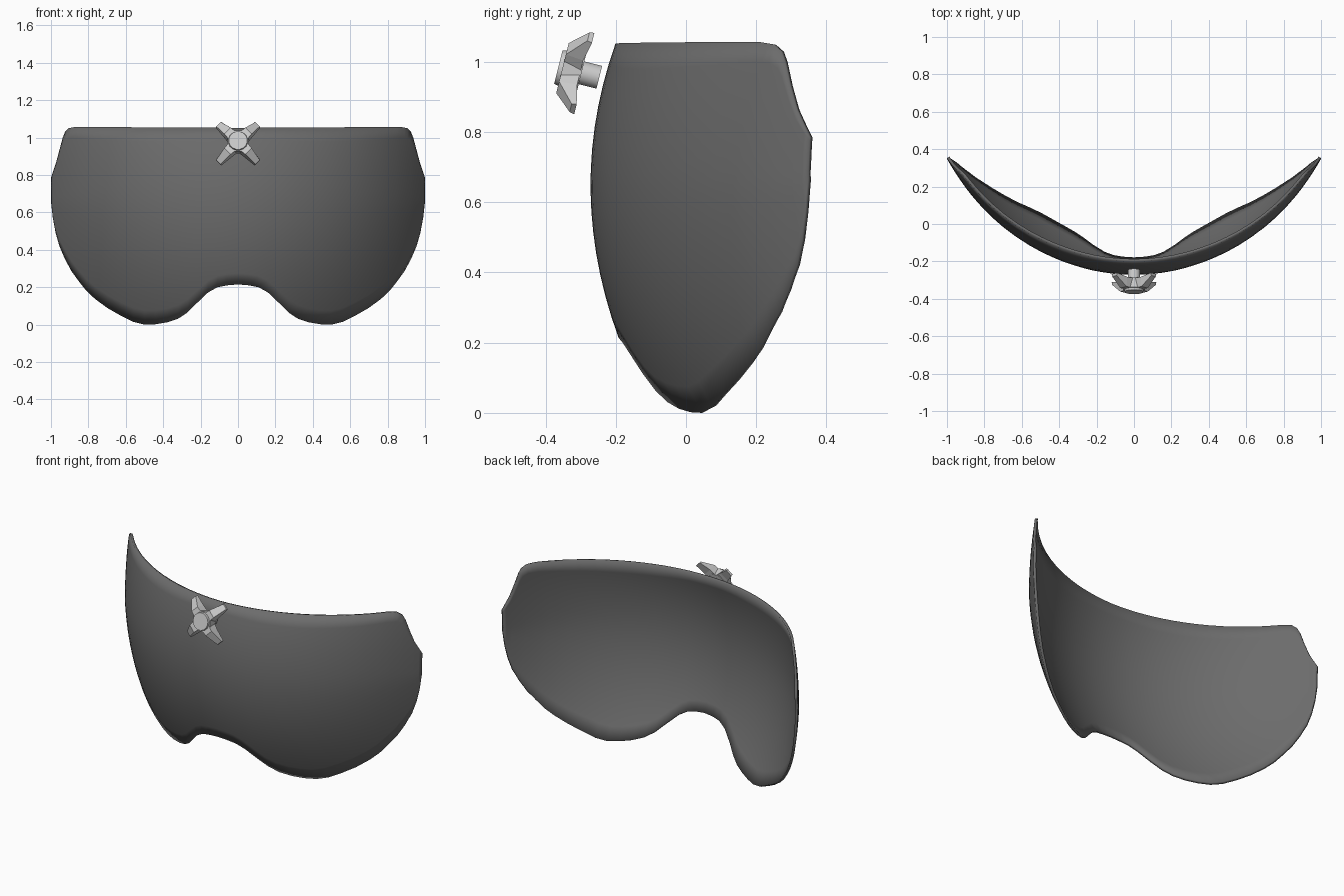
import bpy, bmesh, math
from mathutils import Vector, Matrix

if "Cube" in bpy.data.objects:
    bpy.data.objects.remove(bpy.data.objects["Cube"])


def lerp(pts, x):
    for (a, p), (b, q) in zip(pts, pts[1:]):
        if x <= b:
            return p + (q - p) * (x - a) / (b - a)
    return pts[-1][1]


def make(name, bm):
    bmesh.ops.recalc_face_normals(bm, faces=bm.faces)
    me = bpy.data.meshes.new(name)
    bm.to_mesh(me)
    bm.free()
    ob = bpy.data.objects.new(name, me)
    bpy.context.collection.objects.link(ob)
    return ob


# Visor lens: half outline (x, z), mirrored in x, bent over a double curved surface
lower = [(0, .215), (.06, .21), (.11, .2), (.16, .172), (.22, .115), (.27, .065), (.32, .032),
         (.38, .012), (.44, .002), (.5, 0), (.56, .015), (.63, .05), (.7, .09), (.765, .138),
         (.81, .18), (.85, .23), (.89, .285), (.925, .35), (.955, .42), (.975, .49),
         (.99, .57), (1, .66)]
upper = [(0, 1.052), (.87, 1.057), (.905, 1.05), (.925, 1.03), (.937, 1.0), (.973, .865), (1, .785)]


def bend(x, z):
    d = z - .65
    g = .44 * d * d * (1 - .4 * x * x) if d > 0 else .42 * d * d - .1 * d * x * x
    return -.272 + .49 * x * x + .13 * x ** 6 + g


half = sorted({p[0] for p in lower + upper})
cols = [-x for x in reversed(half[1:])] + half
ROWS = 14
bm = bmesh.new()
grid = []
for x in cols:
    lo, hi = lerp(lower, abs(x)), lerp(upper, abs(x))
    col = []
    for r in range(ROWS + 1):
        z = lo + (hi - lo) * r / ROWS
        col.append(bm.verts.new((x, bend(x, z), z)))
    grid.append(col)
for a, b in zip(grid, grid[1:]):
    for r in range(ROWS):
        bm.faces.new((a[r], b[r], b[r + 1], a[r + 1]))
me = bpy.data.meshes.new("visor_lens")
bm.to_mesh(me)
bm.free()
lens = bpy.data.objects.new("visor_lens", me)
bpy.context.collection.objects.link(lens)
sol = lens.modifiers.new("thickness", "SOLIDIFY")
sol.thickness = .015
sol.offset = -1
mat = bpy.data.materials.new("dark_lens")
mat.diffuse_color = (.15, .15, .15, 1)
mat.use_nodes = True
mat.node_tree.nodes["Principled BSDF"].inputs["Base Color"].default_value = mat.diffuse_color
lens.data.materials.append(mat)

# Knob frame: local z points forward and tilts up 14 degrees, origin at the stem's rear end
knob = Matrix.Translation((0, -.247, .956)) @ Matrix.Rotation(math.radians(76), 4, "X")


def disc(name, sides, r1, r2, z0, z1):
    bm = bmesh.new()
    bmesh.ops.create_cone(bm, cap_ends=True, segments=sides, radius1=r1, radius2=r2, depth=z1 - z0,
                          matrix=knob @ Matrix.Translation((0, 0, (z0 + z1) / 2))
                          @ Matrix.Rotation(math.pi / sides, 4, "Z"))
    return make(name, bm)


stem = disc("knob_stem", 16, .034, .034, 0, .07)
hub = disc("knob_hub", 8, .06, .062, .052, .108)
cap = disc("knob_cap", 16, .055, .05, .1, .12)

# Four swept back arms: sections (radius, half width, back, front)
sections = [(.03, .036, .056, .108), (.08, .03, .056, .108), (.148, .021, .044, .058)]
bm = bmesh.new()
for k in range(4):
    m = knob @ Matrix.Rotation(math.radians(45 + 90 * k), 4, "Z")
    rings = [[bm.verts.new(m @ Vector((r, s * w, z)))
              for s, z in ((-1, b), (1, b), (.8, f), (-.8, f))] for r, w, b, f in sections]
    for p, q in zip(rings, rings[1:]):
        for i in range(4):
            j = (i + 1) % 4
            bm.faces.new((p[i], p[j], q[j], q[i]))
    bm.faces.new(rings[0])
    bm.faces.new(rings[-1])
make("knob_arms", bm)

# Smooth shading on the round parts
for ob in (lens, stem, cap):
    bpy.ops.object.select_all(action="DESELECT")
    ob.select_set(True)
    bpy.context.view_layer.objects.active = ob
    bpy.ops.object.shade_smooth_by_angle(angle=math.radians(35))
